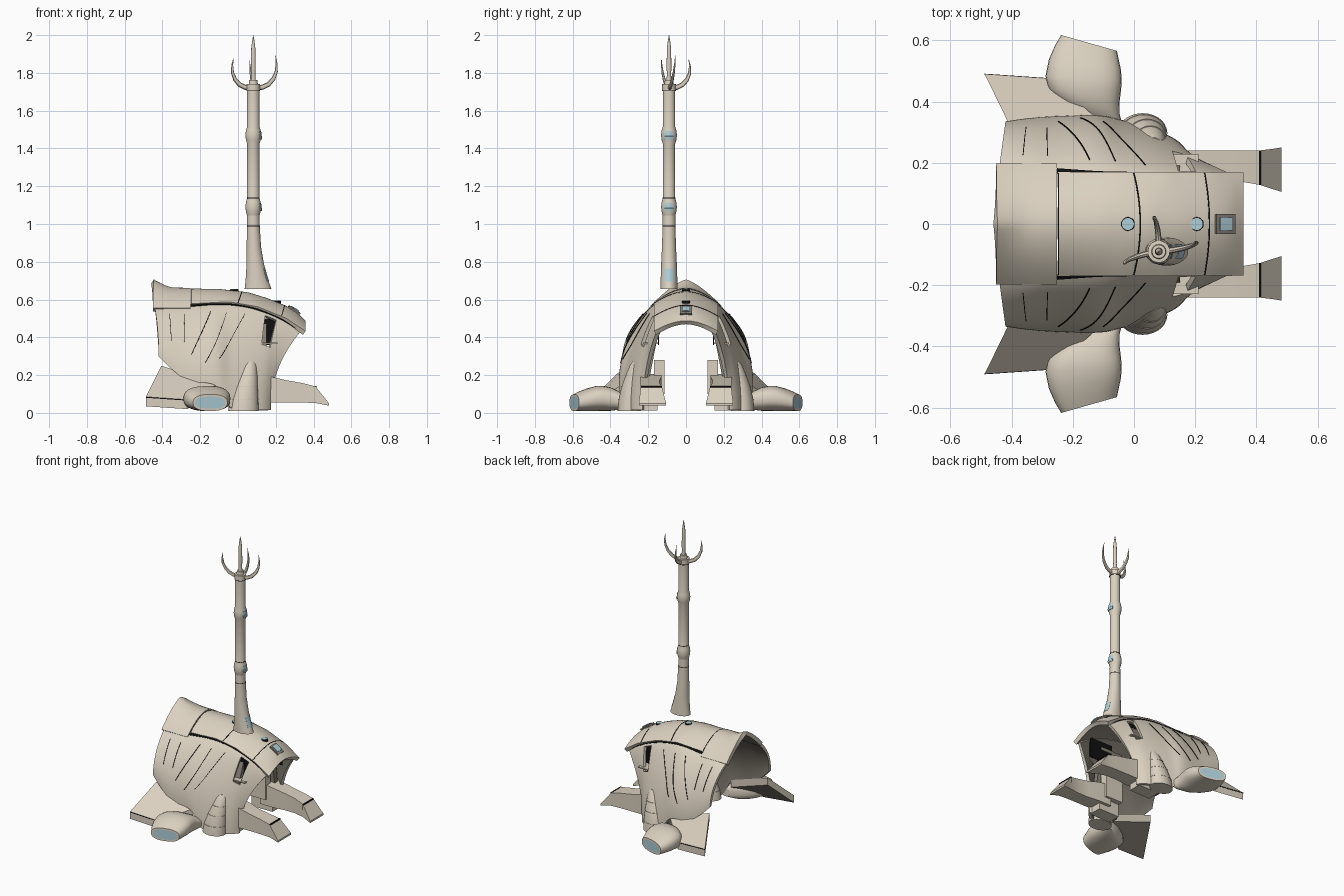
import bpy, bmesh, math
from mathutils import Vector as V

if "Cube" in bpy.data.objects:
    bpy.data.objects.remove(bpy.data.objects["Cube"])


def material(name, col):
    m = bpy.data.materials.new(name)
    m.diffuse_color = (*col, 1)
    m.use_nodes = True
    m.node_tree.nodes["Principled BSDF"].inputs["Base Color"].default_value = m.diffuse_color
    return m


BEIGE = material("warm beige", (0.71, 0.64, 0.53))
BLUE = material("pale blue glass", (0.42, 0.62, 0.68))
BLACK = material("black seam", (0.005, 0.005, 0.005))
DARK = material("dark beige inside", (0.25, 0.225, 0.185))


def finish(bm, name, mats):
    bmesh.ops.recalc_face_normals(bm, faces=bm.faces)
    me = bpy.data.meshes.new(name)
    bm.to_mesh(me)
    bm.free()
    for m in mats:
        me.materials.append(m)
    ob = bpy.data.objects.new(name, me)
    bpy.context.collection.objects.link(ob)
    return ob


def loft(name, rings, mat=BEIGE, cap=None):
    """Skin a list of rings; the last cap may be an inset window or another colour."""
    bm = bmesh.new()
    vs = [[bm.verts.new(p) for p in r] for r in rings]
    n = len(vs[0])
    for a, b in zip(vs, vs[1:]):
        for i in range(n):
            bm.faces.new((a[i], a[(i + 1) % n], b[(i + 1) % n], b[i]))
    bm.faces.new(vs[0])
    end = bm.faces.new(vs[-1])
    if cap:
        bm.normal_update()
        if cap == BLUE:
            bmesh.ops.inset_region(bm, faces=[end], thickness=0.012)
        end.material_index = 1
    return finish(bm, name, [mat, cap] if cap else [mat])


def sheet(name, f, a0, a1, b0, b1, na, nb, out, inn, mat=BEIGE, inside=None, hole=None):
    """Closed plate following surface f(a, b), from +out to -inn along its normal."""
    bm = bmesh.new()
    e = 1e-3
    top, bot = [], []
    for i in range(na + 1):
        top.append([]), bot.append([])
        for j in range(nb + 1):
            a, b = a0 + (a1 - a0) * i / na, b0 + (b1 - b0) * j / nb
            p = f(a, b)
            n = (f(a + e, b) - p).cross(f(a, b + e) - p).normalized()
            if n.dot(V((0, p.y, p.z - 0.2))) < 0:
                n = -n
            top[i].append(bm.verts.new(p + n * out))
            bot[i].append(bm.verts.new(p - n * inn))
    for k, g in enumerate((top, bot)):
        for i in range(na):
            for j in range(nb):
                if hole and hole[0] <= i < hole[1] and hole[2] <= j < hole[3]:
                    continue
                face = bm.faces.new((g[i][j], g[i + 1][j], g[i + 1][j + 1], g[i][j + 1]))
                face.material_index = k if inside else 0

    def wall(i0, i1, j0, j1):
        rim = [(i, j0) for i in range(i0, i1)] + [(i1, j) for j in range(j0, j1)]
        rim += [(i, j1) for i in range(i1, i0, -1)] + [(i0, j) for j in range(j1, j0, -1)]
        for (i, j), (k, l) in zip(rim, rim[1:] + rim[:1]):
            bm.faces.new((top[i][j], top[k][l], bot[k][l], bot[i][j]))
    wall(0, na, 0, nb)
    if hole:
        wall(*hole)
    return finish(bm, name, [mat, inside] if inside else [mat])


def smooth_keys(keys, u):
    """Catmull-Rom through evenly indexed keys."""
    i = min(max(int(u), 0), len(keys) - 2)
    f = u - i
    k = [keys[min(max(i + d, 0), len(keys) - 1)] for d in (-1, 0, 1, 2)]
    return [0.5 * (2 * b + (c - a) * f + (2 * a - 5 * b + 4 * c - d) * f * f
                   + (3 * b - a - 3 * c + d) * f ** 3) for a, b, c, d in zip(*k)]


def lerp_table(tab, x):
    for (x0, z0), (x1, z1) in zip(tab, tab[1:]):
        if x <= x1 or x1 == tab[-1][0]:
            return z0 + (z1 - z0) * (x - x0) / (x1 - x0)


def ellipse(c, rx, ry, n=28):
    return [V((c[0] + rx * math.cos(2 * math.pi * i / n),
               c[1] + ry * math.sin(2 * math.pi * i / n), c[2])) for i in range(n)]


# Side shell: top edge (x, z, y) to bottom edge (x, z, y)
SHELL = [(-.44, .555, .18, -.42, .30, .335), (-.34, .565, .178, -.35, .23, .345),
         (-.25, .57, .17, -.26, .17, .352), (-.12, .58, .16, -.12, .145, .355),
         (-.02, .578, .158, -.04, .03, .34), (.08, .56, .158, .06, .015, .31),
         (.18, .525, .157, .13, .015, .28), (.26, .485, .155, .165, .015, .25),
         (.335, .435, .15, .175, .015, .23)]


def shell(side):
    def f(u, t):
        xt, zt, yt, xb, zb, yb = smooth_keys(SHELL, u)
        x = xt + (xb - xt) * (1 - max(1 - t, 0) ** 2.2)
        y = yt + (yb - yt) * math.sin(max(t, 0) ** 0.8 * math.pi / 2)
        return V((x, side * y, zt + (zb - zt) * t))
    return f


# Roof: ridge and edge heights along x
RIDGE = [(-.45, .665), (-.33, .655), (-.1, .652), (.05, .635), (.15, .605), (.25, .565), (.31, .53), (.355, .485)]
EDGE = [(-.25, .575), (-.05, .585), (.1, .56), (.25, .50), (.355, .43)]


def roof(x, v):
    rear = x < -.2501
    w = .192 if rear else .167
    edge = .55 if rear else lerp_table(EDGE, x)
    r = lerp_table(RIDGE, x)
    peak = .035 * max(0, (-.35 - x) / .1) ** 1.5 * max(0, 1 - abs(v)) ** 2
    return V((x, v * w, r - (r - edge) * abs(v) ** 1.8 + peak))


sheet("rear_roof", roof, -.45, -.252, -1, 1, 10, 24, .008, .02, BEIGE, DARK)
sheet("main_roof", roof, -.249, .355, -1, 1, 24, 24, .004, .022, BEIGE, DARK)
for x, bow, h in ((-.247, 0, .0015), (.02, .022, .0025), (.245, .016, .002)):
    sheet("roof_seam", lambda a, b: roof(x + a - bow * b * b, b), -h, h, -.98, .98, 1, 24, .0055, .002, BLACK)

# Roof lights and hatch
for x in (-.02, .205):
    z = roof(x, 0).z
    loft("roof_light_rim", [ellipse((x, 0, z - .01), .023, .023), ellipse((x, 0, z + .009), .022, .022)], BLACK)
    loft("roof_light", [ellipse((x, 0, z), .0195, .0195), ellipse((x, 0, z + .012), .0195, .0195)], BLUE)
sheet("hatch_frame", roof, .262, .322, -.18, .18, 2, 2, .014, .002, DARK)
sheet("hatch_glass", roof, .273, .311, -.12, .12, 2, 2, .018, .0, BLUE)

for s in (-1, 1):
    f = shell(s)
    sheet("side_shell", f, 0, 8, 0, 1, 48, 24, 0, .02, BEIGE, DARK, (34, 38, 1, 8))
    sheet("roof_edge_seam", f, .1, 8, .0, .016, 30, 1, .003, .002, BLACK)
    # Fanned seams on the shell
    for u0, t0, u1, t1 in ((.8, .12, .95, .55), (1.7, .12, 1.75, .5), (2.8, .1, 2.1, .65),
                           (3.6, .1, 2.6, .75), (4.6, .08, 3.2, .65)):
        sheet("shell_seam", lambda a, b: f(u0 + (u1 - u0) * b + a, t0 + (t1 - t0) * b),
              -.013, .013, 0, 1, 1, 14, .003, .002, BLACK)

    def box(name, x0, x1, y0, y1, z0, z1, mat=BEIGE):
        loft(name, [[V((x, s * y0, z0)), V((x, s * y1, z0)), V((x, s * y1, z1)), V((x, s * y0, z1))]
                    for x in (x0, x1)], mat)
    # Recessed side vent: black back wall and a sill behind the opening
    box("vent_back", .06, .24, .143, .149, .36, .50, BLACK)
    box("vent_sill", .06, .21, .145, .228, .365, .372)

    # Inner leg frame, foot block and upright
    prof = [(.14, .46), (.155, .47), (.2, .35), (.22, .2), (.23, .02), (.19, .02), (.19, .2), (.165, .33)]
    loft("inner_leg_frame", [[V((x, s * y, z)) for y, z in prof] for x in (-.02, .15)], DARK)
    box("foot_block", .0, .16, .15, .24, .012, .1)
    box("inner_upright", .0, .13, .115, .17, .1, .28)

    # Long front foot
    foot = [(.08, .13, .25, .055, .205), (.18, .13, .24, .055, .19), (.26, .14, .24, .055, .172),
            (.34, .14, .24, .055, .158), (.41, .128, .24, .052, .14), (.45, .115, .245, .045, .09),
            (.482, .105, .25, .038, .05)]
    loft("front_foot", [[V((x, s * a, c)), V((x, s * b, c)), V((x, s * b, d)), V((x, s * a, d))]
                        for x, a, b, c, d in foot])
    loft("front_foot_seam", [[V((x, s * .127, .1)), V((x, s * .239, .1)), V((x, s * .239, .142)), V((x, s * .127, .142))]
                             for x in (.408, .415)], BLACK)

    # Sloped rear fin, dark underneath
    fin = [(-.405, .32, .25), (-.488, .49, .085), (-.27, .475, .07), (-.11, .335, .15)]
    loft("rear_fin", [[V((x, s * y, z - d)) for x, y, z in fin] for d in (0, .05)], BEIGE, DARK)
    loft("rear_fin_seam", [[V((x, s * (y + d), z)) for x, y, z in
                            ((-.488, .491, .085), (-.488, .491, .08), (-.27, .476, .065), (-.27, .476, .07))]
                           for d in (0, -.004)], BLACK)

    # Rounded side pod with a framed window at its outer end
    pod = [(.33, -.04, -.11, .06, .03), (.36, -.047, -.18, .066, .05), (.40, -.047, -.243, .073, .062),
           (.44, -.042, -.28, .077, .066), (.48, -.04, -.289, .076, .066), (.53, -.043, -.278, .07, .06),
           (.575, -.05, -.258, .062, .052), (.612, -.056, -.238, .054, .044)]
    rings = []
    for y, xr, xl, zc, rz in pod:
        xc, rx = (xr + xl) / 2, (xr - xl) / 2
        tilt = .28 * max(0, (y - .45) / .16)
        ring = []
        for i in range(28):
            a = 2 * math.pi * i / 28
            c, d = (math.copysign(abs(q) ** .8, q) for q in (math.cos(a), math.sin(a)))
            x = xc + rx * c
            ring.append(V((x, s * (y - tilt * (x + .22)), zc + rz * d)))
        rings.append(ring)
    loft("side_pod", rings, BEIGE, BLUE)

    # Leaning leg bulge with thin rings
    bulge = [(0.01, .028, .08, .300, .062), (.07, .032, .075, .297, .060), (.14, .042, .062, .287, .054),
             (.2, .053, .05, .272, .047), (.25, .06, .04, .256, .042), (.272, .064, .03, .248, .035)]
    loft("leg_bulge", [ellipse((x, s * y, z), rx, ry) for z, x, rx, y, ry in bulge])
    for z, x, rx, y, ry in bulge[1:4]:
        loft("bulge_ring", [ellipse((x, s * y, z + h), rx + .002, ry + .002) for h in (-.0015, .0015)])

# Tower column (z, centre x, radius x, radius y)
CY = -.09
col = [(.655, .106, .071, .046), (.69, .102, .063, .045), (.74, .096, .053, .043), (.80, .090, .045, .041),
       (.88, .084, .038, .037), (.99, .081, .034, .034), (1.05, .081, .033, .033)]
for z in (1.09, 1.47):
    col += [(z + h, .081, r, r) for h, r in ((-.045, .033), (-.025, .039), (0, .042), (.025, .039), (.045, .033))]
col += [(1.705, .081, .033, .033), (1.706, .081, .036, .036), (1.74, .081, .036, .036),
        (1.741, .081, .024, .024), (1.762, .081, .022, .022)]
loft("tower_column", [ellipse((x, CY, z), a, b, 32) for z, x, a, b in col])
for z, r in ((.99, .0345), (1.137, .0335), (1.705, .0365)):
    loft("column_seam", [ellipse((.081, CY, z + h), r, r, 32) for h in (-.002, .002)], BLACK)


# Column windows facing +x, wrapped on the column surface
def column(z, a):
    x, rx, ry = (lerp_table([(c[0], c[k]) for c in col], z) for k in (1, 2, 3))
    return V((x + (rx + .002) * math.cos(a), CY + (ry + .002) * math.sin(a), z))


for z, h in ((.73, .035), (1.09, .022), (1.47, .022)):
    sheet("column_window", column, z - h, z + h, -.55, .55, 6, 6, 0, .004, BLUE)

# Spire and three curved claws
loft("spire", [ellipse((.081, CY, z), r, r, 16) for z, r in
               ((1.74, .014), (1.80, .011), (1.82, .013), (1.93, .011), (1.97, .006), (2.0, .0008))])
claw = [(.015, 1.722, .016), (.045, 1.724, .016), (.075, 1.738, .015), (.1, 1.765, .013),
        (.115, 1.80, .010), (.118, 1.84, .006), (.112, 1.88, .0008)]
for deg, k in ((95, .95), (195, 1), (10, 1.08)):
    rings = []
    for i, (r, z, w) in enumerate(claw):
        a = math.radians(deg + 2 * i - 6)
        d, t = V((math.cos(a), math.sin(a), 0)), V((-math.sin(a), math.cos(a), 0))
        p, q = claw[max(i - 1, 0)], claw[min(i + 1, 6)]
        m = V((p[1] - q[1], q[0] - p[0])).normalized()  # in-plane normal
        n = d * m.x + V((0, 0, m.y))
        c = V((.081, CY, 1.722 + (z - 1.722) * k)) + d * r * k
        rings.append([c + n * w * .85 * math.cos(h * math.pi / 4) + t * w * .6 * math.sin(h * math.pi / 4)
                      for h in range(8)])
    loft("claw", rings)

bpy.ops.object.select_all(action='SELECT')
bpy.context.view_layer.objects.active = bpy.data.objects["tower_column"]
bpy.ops.object.shade_smooth_by_angle(angle=math.radians(35))
